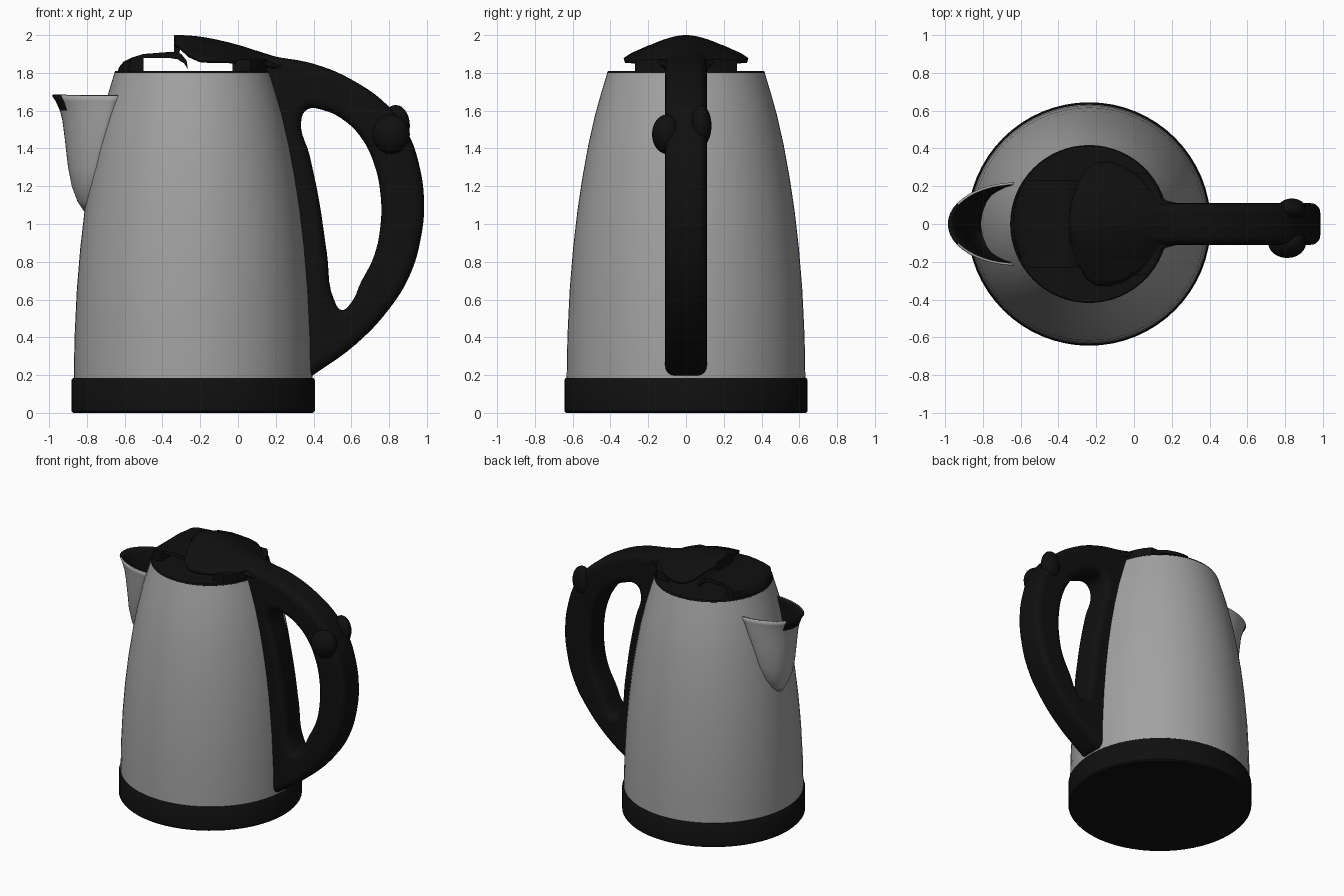
import bpy, bmesh, math

if "Cube" in bpy.data.objects:
    bpy.data.objects.remove(bpy.data.objects["Cube"])

XC = -0.2375  # body axis


def material(name, rgb):
    m = bpy.data.materials.new(name)
    m.diffuse_color = (*rgb, 1)
    m.use_nodes = True
    m.node_tree.nodes["Principled BSDF"].inputs["Base Color"].default_value = m.diffuse_color
    return m


STEEL = material("brushed_steel", (0.36, 0.36, 0.36))
BLACK = material("black_plastic", (0.005, 0.005, 0.005))


def finish(ob, angle=40):
    bpy.ops.object.select_all(action='DESELECT')
    ob.select_set(True)
    bpy.context.view_layer.objects.active = ob
    bpy.ops.object.shade_smooth_by_angle(angle=math.radians(angle))
    return ob


def make(name, bm, mats, recalc=True, angle=40):
    if recalc:
        bmesh.ops.recalc_face_normals(bm, faces=bm.faces)
    me = bpy.data.meshes.new(name)
    bm.to_mesh(me)
    bm.free()
    for m in mats:
        me.materials.append(m)
    ob = bpy.data.objects.new(name, me)
    bpy.context.collection.objects.link(ob)
    return finish(ob, angle)


def skin(bm, rows, closed=False):
    """Bridge rows of points with quads."""
    vs = [[bm.verts.new(p) for p in r] for r in rows]
    for a, b in zip(vs, vs[1:]):
        n = len(a)
        for i in range(n if closed else n - 1):
            j = (i + 1) % n
            bm.faces.new((a[i], a[j], b[j], b[i]))
    return vs


def lathe(name, profile, mat, n=64, caps=True):
    bm = bmesh.new()
    rows = [[(XC + r * math.cos(2 * math.pi * i / n), r * math.sin(2 * math.pi * i / n), z)
             for i in range(n)] for r, z in profile]
    vs = skin(bm, rows, True)
    if caps:
        bm.faces.new(vs[0])
        bm.faces.new(vs[-1])
    return make(name, bm, [mat])


def prism(name, profile, half, radius=0.405, steps=12):
    """Extrude an xz profile along y, trimmed to the round lid."""
    bm = bmesh.new()
    rows = []
    for k in range(steps + 1):
        y = half * (2 * k / steps - 1)
        reach = math.sqrt(radius ** 2 - y * y)
        rows.append([(min(max(x, XC - reach), XC + reach), y, z) for x, z in profile])
    vs = skin(bm, rows, True)
    bm.faces.new(vs[0])
    bm.faces.new(vs[-1])
    return make(name, bm, [BLACK])


# Base and steel body
lathe("base", [(0.635, 0), (0.644, 0.01), (0.644, 0.175), (0.636, 0.185)], BLACK)
BODY = [(0.632, 0.18), (0.628, 0.4), (0.616, 0.65), (0.598, 0.87), (0.575, 1.07), (0.548, 1.25),
        (0.517, 1.42), (0.481, 1.58), (0.447, 1.7), (0.416, 1.803)]
lathe("body", BODY, STEEL)


def body_radius(z):
    for (r0, z0), (r1, z1) in zip(BODY, BODY[1:]):
        if z <= z1:
            return r0 + (r1 - r0) * (z - z0) / (z1 - z0)
    return BODY[-1][0]


# Spout: half-oval sections (z, half width, tip x) meeting the body
SPOUT = [(1.68, 0.22, -0.985), (1.65, 0.215, -0.965), (1.6, 0.21, -0.943), (1.55, 0.205, -0.93),
         (1.45, 0.19, -0.917), (1.3, 0.165, -0.9), (1.2, 0.13, -0.88), (1.12, 0.08, -0.85),
         (1.06, 0.015, -0.81)]
bm = bmesh.new()
rows = []
for z, w, tip in SPOUT:
    xe = XC - math.sqrt(body_radius(z) ** 2 - w * w) + 0.012
    angles = [math.pi * (k / 24 - 0.5) for k in range(25)]
    rows.append([(xe + (tip - xe) * math.cos(a), w * math.sin(a), z) for a in angles])
skin(bm, rows)
bm.normal_update()
bm.faces.ensure_lookup_table()
if bm.faces[12].normal.x > 0:
    bmesh.ops.reverse_faces(bm, faces=bm.faces)
for f in bm.faces:
    c = f.calc_center_median()
    f.material_index = int(c.z > 1.6 and c.x < -0.92)
spout = make("spout", bm, [STEEL, BLACK], recalc=False, angle=60)
mod = spout.modifiers.new("wall", 'SOLIDIFY')
mod.thickness = 0.012
mod.offset = -1
mod.material_offset = 1

# Lid disc, front latch arch, strut and hinge foot
lathe("lid", [(0.4, 1.78), (0.418, 1.8), (0.412, 1.81)], BLACK)
prism("lid_latch", [(-0.64, 1.8), (-0.63, 1.83), (-0.605, 1.86), (-0.56, 1.882), (-0.5, 1.9),
                    (-0.35, 1.912), (-0.3, 1.9), (-0.272, 1.865), (-0.265, 1.82), (-0.285, 1.85),
                    (-0.32, 1.872), (-0.37, 1.88), (-0.5, 1.88), (-0.5, 1.8)], 0.23)
prism("latch_strut", [(-0.34, 1.9), (-0.34, 1.98), (-0.305, 1.97), (-0.31, 1.89)], 0.09)
prism("hinge_foot", [(-0.03, 1.8), (-0.03, 1.87), (0.16, 1.87), (0.18, 1.8)], 0.27)

# Winged lid cover: (x, half width, ridge z, edge z)
COVER = [(-0.34, 0.1, 2.0, 1.965), (-0.3, 0.2, 2.0, 1.945), (-0.255, 0.29, 1.998, 1.905),
         (-0.2, 0.328, 1.992, 1.88), (-0.13, 0.33, 1.98, 1.875), (-0.05, 0.305, 1.962, 1.875),
         (0.03, 0.25, 1.94, 1.87), (0.1, 0.18, 1.917, 1.865), (0.17, 0.125, 1.895, 1.85),
         (0.25, 0.105, 1.87, 1.83)]
bm = bmesh.new()
rows = []
for x, w, top, edge in COVER:
    us = [k / 10 - 1 for k in range(21)]
    rows.append([(x, w * u, edge + (top - edge) * max(0, math.cos(u * math.pi / 2)) ** 1.2) for u in us])
skin(bm, rows)
bm.normal_update()
bm.faces.ensure_lookup_table()
if bm.faces[10].normal.z < 0:
    bmesh.ops.reverse_faces(bm, faces=bm.faces)
cover = make("lid_cover", bm, [BLACK], recalc=False)
mod = cover.modifiers.new("thickness", 'SOLIDIFY')
mod.thickness = 0.025
mod.offset = -1

# Handle: side outline with a finger hole, extruded with round edges
OUTER = [(0.02, 1.81), (0.03, 1.93), (0.18, 1.89), (0.4, 1.848), (0.6, 1.765), (0.8, 1.62),
         (0.9, 1.48), (0.955, 1.33), (0.985, 1.12), (0.967, 0.92), (0.91, 0.73), (0.8, 0.55),
         (0.62, 0.36), (0.395, 0.198), (0.22, 0.2), (0.2, 0.7), (0.15, 1.2), (0.03, 1.6)]
HOLE = [(0.335, 1.55), (0.37, 1.608), (0.45, 1.603), (0.56, 1.55), (0.65, 1.46), (0.72, 1.32),
        (0.755, 1.15), (0.755, 1.0), (0.72, 0.83), (0.65, 0.69), (0.6, 0.585), (0.55, 0.545),
        (0.512, 0.59), (0.47, 0.85), (0.43, 1.12), (0.38, 1.36)]
cu = bpy.data.curves.new("handle", 'CURVE')
cu.dimensions = '2D'
cu.fill_mode = 'BOTH'
cu.resolution_u = 5
cu.extrude = 0.06
cu.bevel_depth = 0.05
cu.bevel_resolution = 4
cu.offset = -0.05
for pts, corners in ((OUTER, (0, 1, 13, 14, 17)), (HOLE, ())):
    s = cu.splines.new('BEZIER')
    s.bezier_points.add(len(pts) - 1)
    s.use_cyclic_u = True
    for i, (x, z) in enumerate(pts):
        bp = s.bezier_points[i]
        bp.co = (x, z, 0)
        bp.handle_left_type = bp.handle_right_type = 'VECTOR' if i in corners else 'AUTO'
cu.materials.append(BLACK)
handle = bpy.data.objects.new("handle", cu)
bpy.context.collection.objects.link(handle)
handle.rotation_euler.x = math.pi / 2
bpy.ops.object.select_all(action='DESELECT')
handle.select_set(True)
bpy.context.view_layer.objects.active = handle
bpy.ops.object.convert(target='MESH')
finish(bpy.context.object)

# Thumb switch and the small bulge opposite it
for name, loc, scale in (("switch", (0.81, -0.1, 1.475), (0.1, 0.08, 0.105)),
                         ("switch_bulge", (0.835, 0.08, 1.52), (0.075, 0.055, 0.11))):
    bpy.ops.mesh.primitive_uv_sphere_add(segments=24, ring_count=14, location=loc)
    ob = bpy.context.object
    ob.name = name
    ob.scale = scale
    ob.data.materials.append(BLACK)
    finish(ob)
